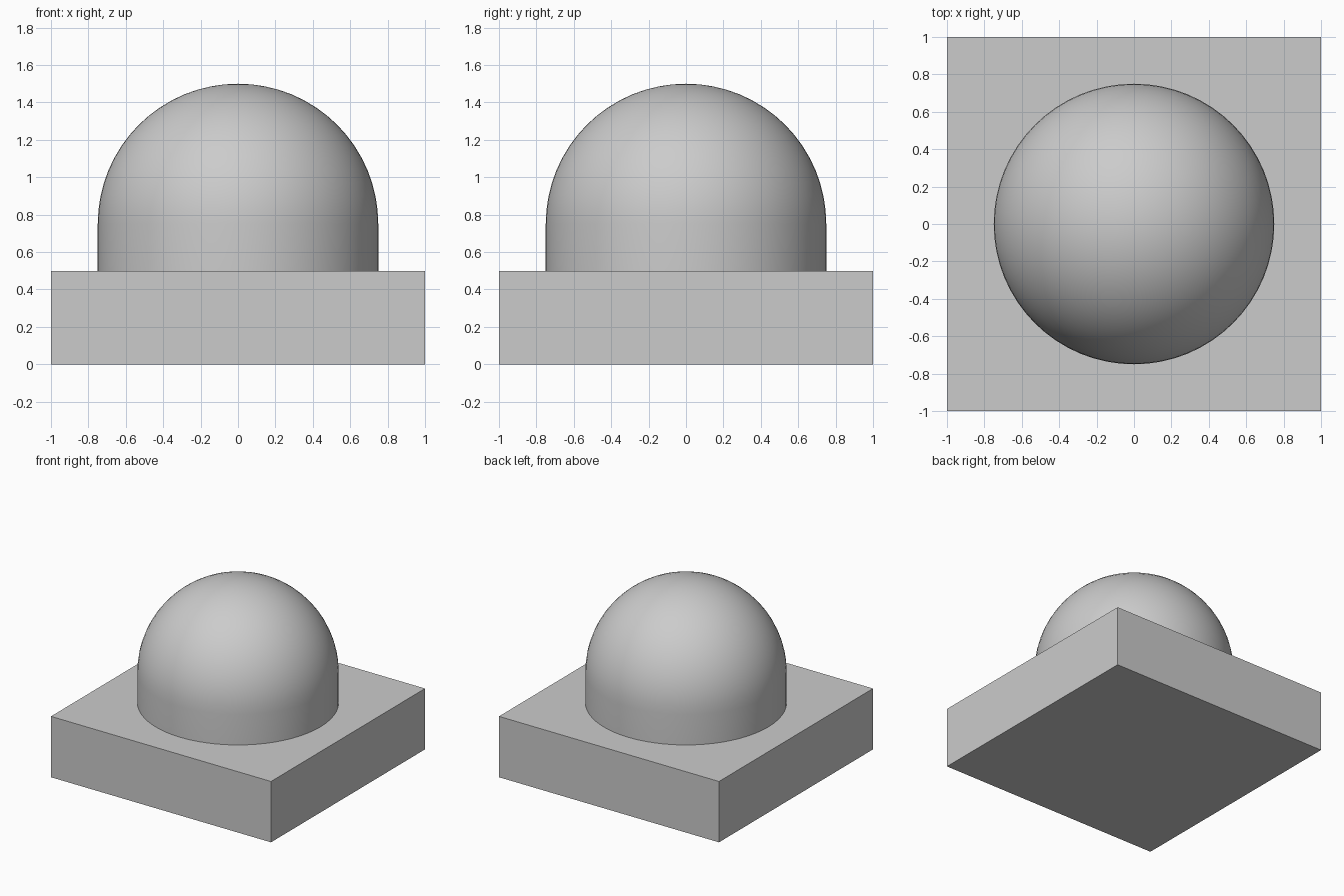
import bpy, bmesh, math
from mathutils import Vector

default = bpy.data.objects.get("Cube")
if default:
    bpy.data.objects.remove(default, do_unlink=True)

BASE_SIZE, BASE_HEIGHT = 2.0, 0.5
RADIUS, CENTRE_Z = 0.75, 0.75

# Single light grey finish
grey = bpy.data.materials.new("light_grey")
grey.use_nodes = True
colour = (0.6, 0.6, 0.6, 1)
grey.diffuse_color = colour
grey.node_tree.nodes["Principled BSDF"].inputs["Base Color"].default_value = colour


def finish(bm, name, smooth=False):
    bmesh.ops.recalc_face_normals(bm, faces=bm.faces)
    mesh = bpy.data.meshes.new(name)
    bm.to_mesh(mesh)
    bm.free()
    mesh.materials.append(grey)
    obj = bpy.data.objects.new(name, mesh)
    bpy.context.collection.objects.link(obj)
    if smooth:
        bpy.ops.object.select_all(action="DESELECT")
        obj.select_set(True)
        bpy.context.view_layer.objects.active = obj
        bpy.ops.object.shade_smooth_by_angle(angle=math.radians(40))
    return obj


# Square slab base
bm = bmesh.new()
bmesh.ops.create_cube(bm, size=1)
bmesh.ops.scale(bm, vec=(BASE_SIZE, BASE_SIZE, BASE_HEIGHT), verts=bm.verts)
bmesh.ops.translate(bm, vec=(0, 0, BASE_HEIGHT / 2), verts=bm.verts)
finish(bm, "square_base")

# Round dome: upper half sphere with its rim extruded down to the slab
bm = bmesh.new()
bmesh.ops.create_uvsphere(bm, u_segments=64, v_segments=32, radius=RADIUS)
lower = [v for v in bm.verts if v.co.z < -0.001]
bmesh.ops.delete(bm, geom=lower, context="VERTS")
rim = [e for e in bm.edges if e.is_boundary]
wall = bmesh.ops.extrude_edge_only(bm, edges=rim)["geom"]
bottom = [g for g in wall if isinstance(g, bmesh.types.BMVert)]
bmesh.ops.translate(bm, vec=Vector((0, 0, BASE_HEIGHT - CENTRE_Z)), verts=bottom)
bmesh.ops.translate(bm, vec=(0, 0, CENTRE_Z), verts=bm.verts)
finish(bm, "dome", smooth=True)
